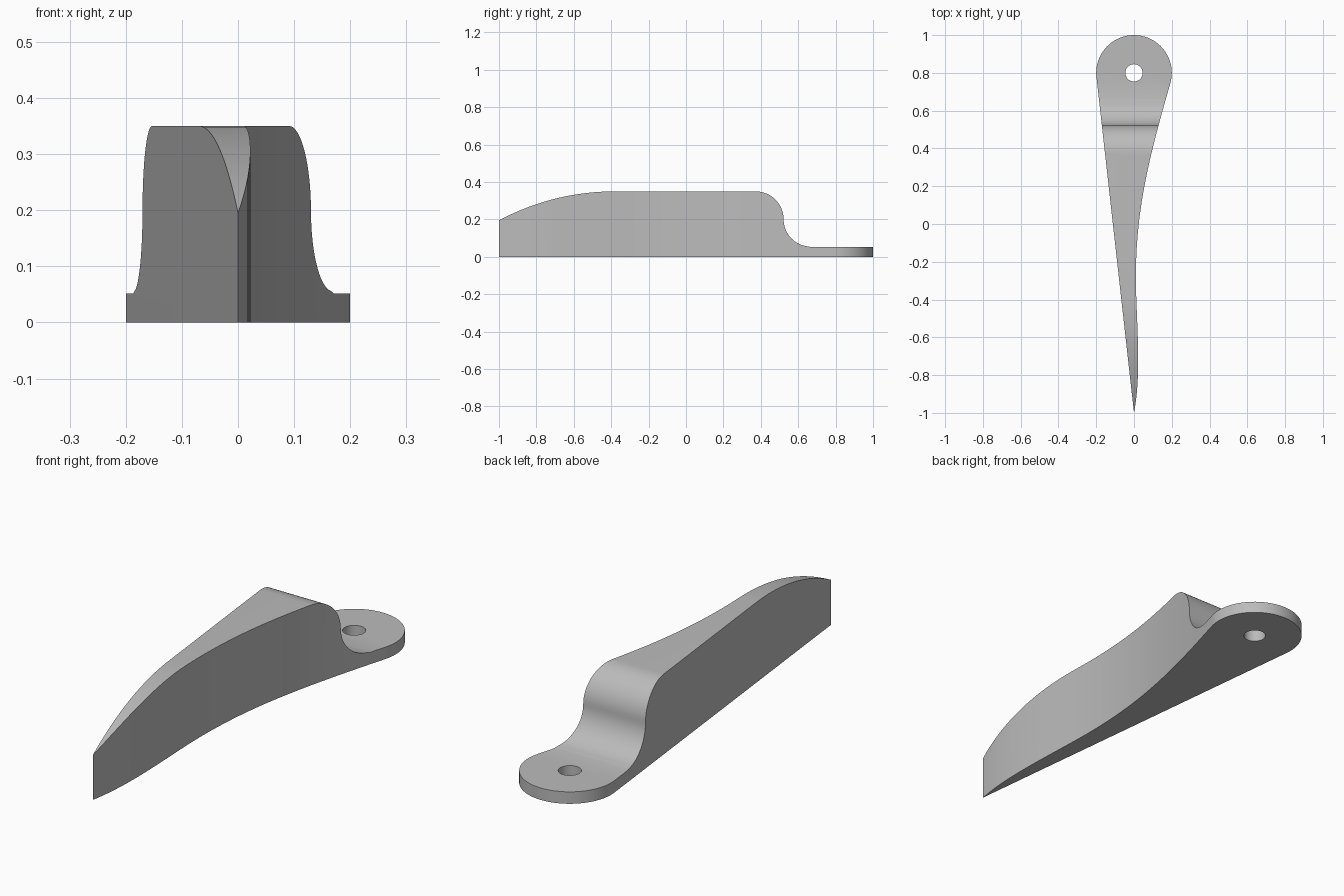
import bpy, bmesh, math
from mathutils import Vector
from mathutils.geometry import interpolate_bezier

if "Cube" in bpy.data.objects:
    bpy.data.objects.remove(bpy.data.objects["Cube"])

grey = bpy.data.materials.new("plain_grey")
grey.use_nodes = True
colour = (0.5, 0.5, 0.5, 1)
grey.diffuse_color = colour
grey.node_tree.nodes["Principled BSDF"].inputs["Base Color"].default_value = colour


def arc(cu, cv, r, start, end, n):
    """Points on an arc, angles in degrees."""
    angles = [math.radians(start + (end - start) * i / n) for i in range(n + 1)]
    return [(cu + r * math.cos(a), cv + r * math.sin(a)) for a in angles]


def bezier(a, b, c, d, n):
    pts = interpolate_bezier(*[Vector((p[0], p[1], 0)) for p in (a, b, c, d)], n + 1)
    return [(p.x, p.y) for p in pts]


def prism(name, points, place, direction):
    """Closed outline extruded along a direction."""
    bm = bmesh.new()
    face = bm.faces.new([bm.verts.new(place(u, v)) for u, v in points])
    out = bmesh.ops.extrude_face_region(bm, geom=[face])
    new_verts = [g for g in out["geom"] if isinstance(g, bmesh.types.BMVert)]
    bmesh.ops.translate(bm, verts=new_verts, vec=direction)
    bmesh.ops.recalc_face_normals(bm, faces=bm.faces)
    mesh = bpy.data.meshes.new(name)
    bm.to_mesh(mesh)
    bm.free()
    mesh.materials.append(grey)
    obj = bpy.data.objects.new(name, mesh)
    bpy.context.collection.objects.link(obj)
    return obj


def apply_boolean(obj, cutter, operation):
    bpy.context.view_layer.objects.active = obj
    mod = obj.modifiers.new("cut", "BOOLEAN")
    mod.operation, mod.object, mod.solver = operation, cutter, "EXACT"
    bpy.ops.object.modifier_apply(modifier=mod.name)
    bpy.data.objects.remove(cutter)


# Plan outline: round lug, straight left wall, S-curved right wall
lug_y, lug_r = 0.8, 0.2
plan = arc(0, lug_y, lug_r, -16.5, 186.4, 48)
plan += bezier((0, -1), (0.043, -0.78), (0.01, -0.5), (0.01, -0.28), 20)
plan += bezier((0.01, -0.28), (0.01, 0.07), (0.076, 0.343), (0.192, 0.743), 24)[1:-1]
handle = prism("tapered_handle", plan, lambda u, v: (u, v, 0), (0, 0, 0.5))

# Side profile: curved nose, flat top, S-shaped step, thin lug
nose_r = 1.318
side = arc(-0.38, 0.35 - nose_r, nose_r, 120, 90, 24)
side += arc(0.372, 0.2, 0.15, 90, 0, 16)
side += arc(0.667, 0.2, 0.145, 180, 270, 16)[1:]
side[-1] = (0.667, 0.052)
side = [(y, max(z, 0.052)) for y, z in side if y > -1.1]
side += [(1.1, 0.052), (1.1, -0.1), (side[0][0], -0.1)]
profile = prism("profile_cutter", side, lambda u, v: (-0.5, u, v), (1, 0, 0))
apply_boolean(handle, profile, "INTERSECT")

# Screw hole through the lug
hole = prism("hole_cutter", arc(0, lug_y, 0.046, 0, 348.75, 31),
             lambda u, v: (u, v, -0.2), (0, 0, 0.6))
apply_boolean(handle, hole, "DIFFERENCE")

bpy.ops.object.select_all(action="DESELECT")
handle.select_set(True)
bpy.context.view_layer.objects.active = handle
bpy.ops.object.shade_smooth_by_angle(angle=math.radians(30))
